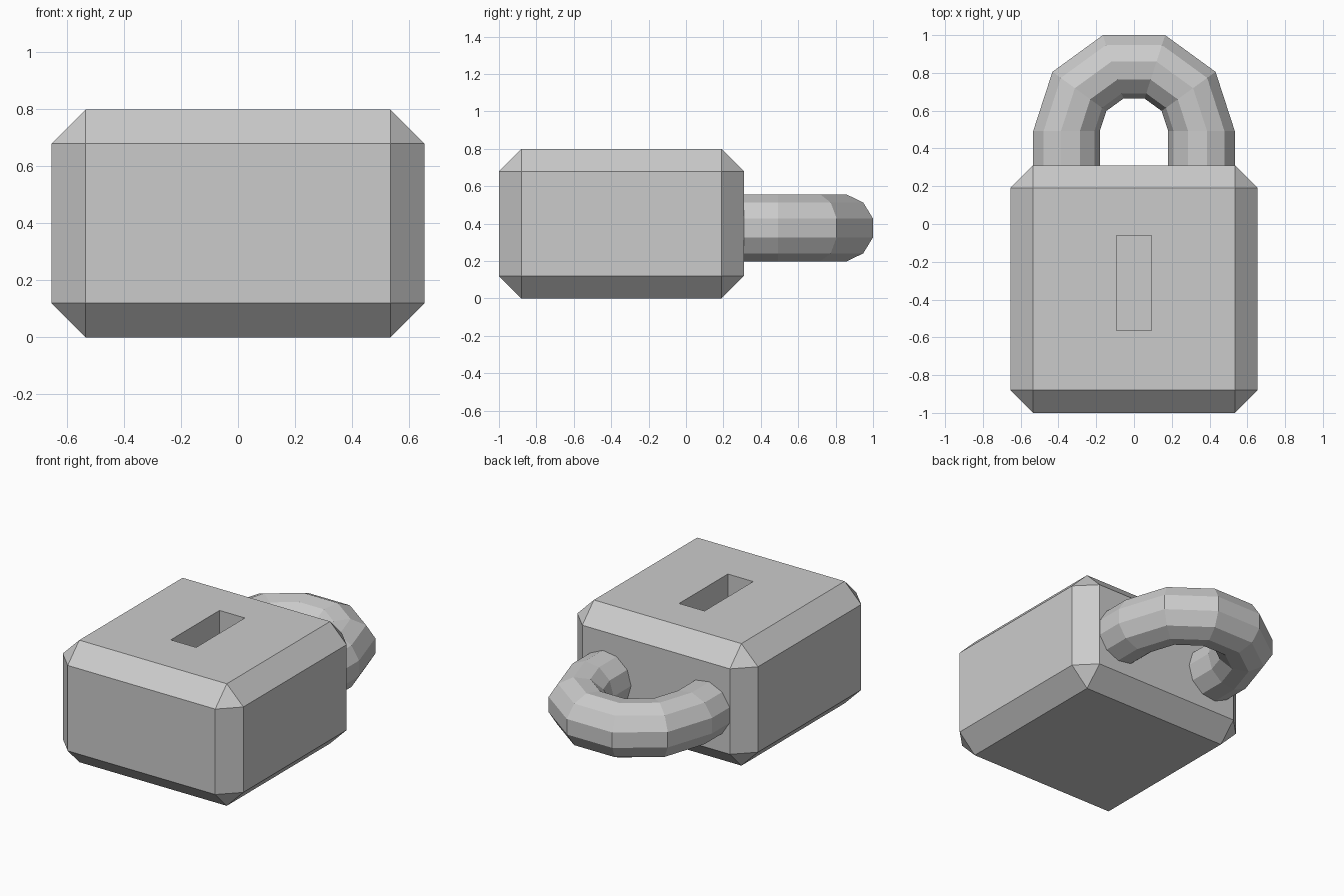
import bpy, bmesh
from math import cos, sin, pi

if "Cube" in bpy.data.objects:
    bpy.data.objects.remove(bpy.data.objects["Cube"])


def box(name, x, y, z):
    """Box from (min, max) ranges on each axis."""
    bm = bmesh.new()
    bmesh.ops.create_cube(bm, size=1)
    for v in bm.verts:
        v.co = [r[0] if c < 0 else r[1] for c, r in zip(v.co, (x, y, z))]
    return link(name, bm)


def link(name, bm):
    bmesh.ops.recalc_face_normals(bm, faces=bm.faces)
    mesh = bpy.data.meshes.new(name)
    bm.to_mesh(mesh)
    bm.free()
    obj = bpy.data.objects.new(name, mesh)
    bpy.context.collection.objects.link(obj)
    return obj


# Lock body: chamfered block
body = box("lock_body", (-0.655, 0.655), (-1.0, 0.31), (0, 0.8))
bevel = body.modifiers.new("chamfer", 'BEVEL')
bevel.width = 0.12
bevel.segments = 1
bevel.limit_method = 'NONE'

# Keyhole slot cut into the top
cutter = box("keyhole_cutter", (-0.092, 0.092), (-0.565, -0.06), (0.5, 0.9))
cutter.hide_render = True
cutter.display_type = 'WIRE'
cut = body.modifiers.new("keyhole", 'BOOLEAN')
cut.operation = 'DIFFERENCE'
cut.solver = 'EXACT'
cut.object = cutter

# Shackle: 11-sided tube swept through a half circle, with legs sunk in the body
SIDES, STEPS = 11, 5
ARC_R, TUBE_R = 0.361, 0.18
ARC_Y, MID_Z, LEG_END = 0.492, 0.377, 0.2

# Each station is (arc angle, y of the arc centre)
stations = [(0, LEG_END)]
stations += [(pi * i / STEPS, ARC_Y) for i in range(STEPS + 1)]
stations += [(pi, LEG_END)]

bm = bmesh.new()
rings = []
for a, y in stations:
    ring = []
    for k in range(SIDES):
        t = 2 * pi * (k + 0.5) / SIDES
        r = ARC_R + TUBE_R * cos(t)
        ring.append(bm.verts.new((r * cos(a), y + r * sin(a), MID_Z + TUBE_R * sin(t))))
    rings.append(ring)
for a, b in zip(rings, rings[1:]):
    for k in range(SIDES):
        n = (k + 1) % SIDES
        bm.faces.new((a[k], a[n], b[n], b[k]))
bm.faces.new(rings[0])
bm.faces.new(rings[-1])
link("shackle", bm)
